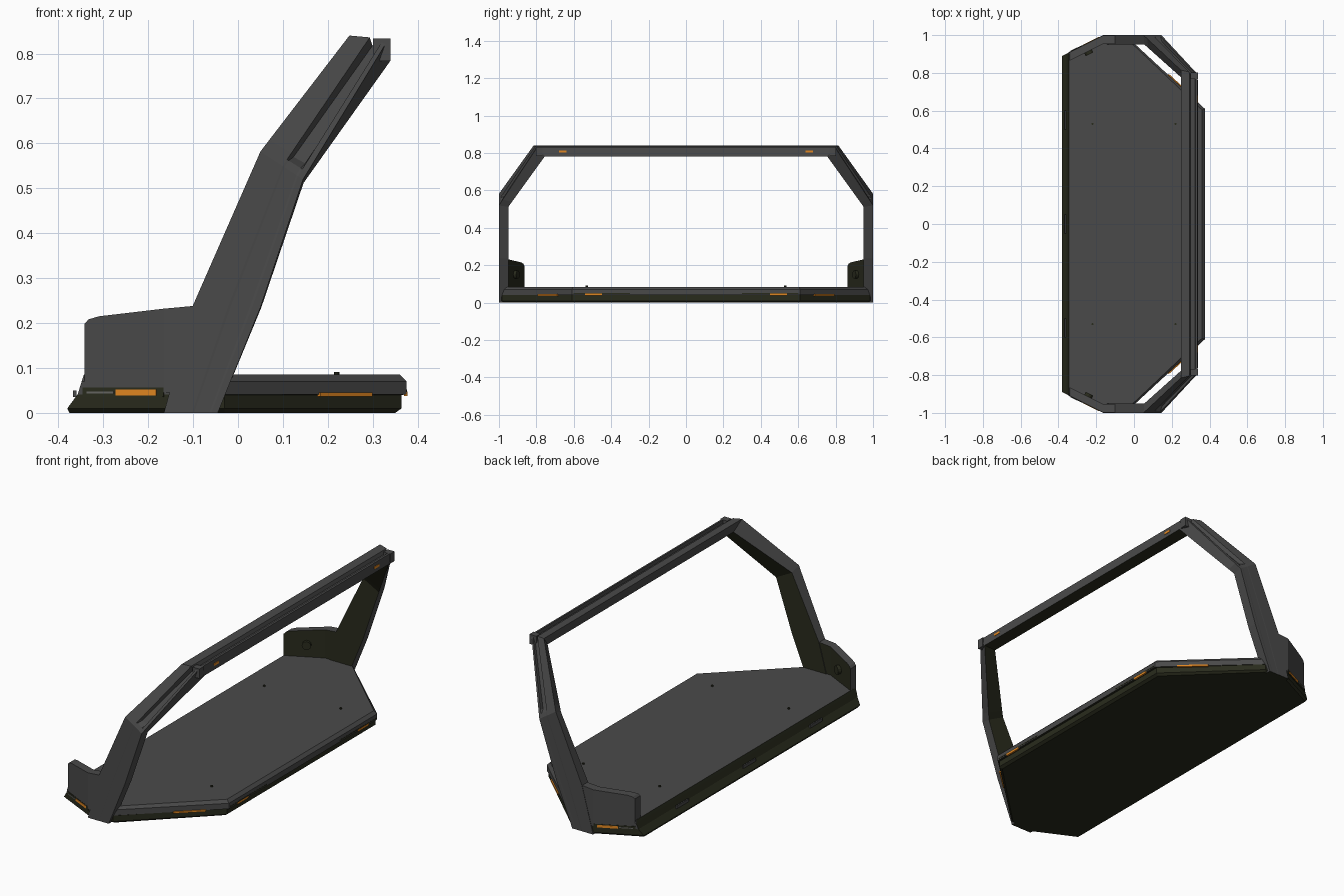
import bpy, bmesh, math
from mathutils import Vector

if "Cube" in bpy.data.objects:
    bpy.data.objects.remove(bpy.data.objects["Cube"])


def material(name, rgb):
    m = bpy.data.materials.new(name)
    m.diffuse_color = (*rgb, 1)
    m.use_nodes = True
    m.node_tree.nodes["Principled BSDF"].inputs["Base Color"].default_value = m.diffuse_color
    return m


GREY = material("dark grey", (0.068, 0.068, 0.068))
OLIVE = material("olive black", (0.022, 0.024, 0.012))
ORANGE = material("orange lamp", (0.75, 0.24, 0.015))
GRILLE = material("grille grey", (0.13, 0.13, 0.12))


def finish(name, bm, mats, rule=None):
    bmesh.ops.recalc_face_normals(bm, faces=bm.faces)
    bm.normal_update()
    if rule:
        for f in bm.faces:
            f.material_index = rule(f)
    me = bpy.data.meshes.new(name)
    bm.to_mesh(me)
    bm.free()
    for m in mats:
        me.materials.append(m)
    ob = bpy.data.objects.new(name, me)
    bpy.context.collection.objects.link(ob)
    return ob


def loft(rings):
    bm = bmesh.new()
    vs = [[bm.verts.new(p) for p in r] for r in rings]
    n = len(vs[0])
    for a, b in zip(vs, vs[1:]):
        for i in range(n):
            j = (i + 1) % n
            bm.faces.new((a[i], a[j], b[j], b[i]))
    bm.faces.new(vs[0])
    bm.faces.new(vs[-1])
    return bm


# Platform: octagonal slab in stacked outlines (front x, rear x, side inset, z)
def outline(xf, xr, inset, z):
    yf = 0.89 + (xf + 0.38) * 0.5 - inset
    half = [(xf, yf), (-0.165, 0.995 - inset), (-0.03, 0.985 - inset), (xr, 0.61 - inset * 0.5)]
    return [(x, y, z) for x, y in half] + [(x, -y, z) for x, y in reversed(half)]


layers = [(-0.375, 0.35, 0.012, 0), (-0.38, 0.364, 0, 0.01), (-0.358, 0.364, 0, 0.04),
          (-0.357, 0.375, 0, 0.041), (-0.348, 0.375, 0, 0.07), (-0.343, 0.36, 0.012, 0.085)]
finish("platform", loft([outline(*l) for l in layers]), [GREY, OLIVE],
       lambda f: int(f.calc_center_median().z < 0.041 or f.normal.x < -0.75))


# Arch: one grooved section swept up the pillars, slanted shoulders and top bar
def section(fo, ro, ri, fi, depth):
    fo, ro, ri, fi = map(Vector, (fo, ro, ri, fi))

    def at(t, d):
        return fo.lerp(ro, t).lerp(fi.lerp(ri, t), d)
    return [fo, at(0.52, 0), at(0.56, depth), at(0.84, depth), at(0.88, 0),
            ro, ri, fi]


foot = ((-0.165, 1, 0), (-0.045, 1, 0), (-0.045, 0.95, 0), (-0.165, 0.95, 0))
knee = ((-0.1, 1, 0.24), (0.05, 1, 0.235), (0.052, 0.95, 0.235), (-0.1, 0.95, 0.24))
elbow = ((0.05, 1, 0.582), (0.145, 1, 0.52), (0.146, 0.95, 0.512), (0.055, 0.95, 0.56))
crown = ((0.248, 0.815, 0.84), (0.335, 0.795, 0.832), (0.338, 0.755, 0.782), (0.262, 0.765, 0.787))


def blend(a, b, t):
    return [Vector(p).lerp(Vector(q), t) for p, q in zip(a, b)]


half = [section(*foot, 0.01), section(*knee, 0.01), section(*elbow, 0.01),
        section(*blend(elbow, crown, 0.05), 0.01), section(*blend(elbow, crown, 0.10), 0.35),
        section(*crown, 0.35)]
mirror = [[Vector((p.x, -p.y, p.z)) for p in r] for r in reversed(half)]


def arch_colour(f):
    c = f.calc_center_median()
    inward = -f.normal.y * (1 if c.y > 0 else -1)
    return int(inward > 0.55 or f.normal.z < -0.8)


finish("arch", loft(half + mirror), [GREY, OLIVE], arch_colour)

# Corner caps and rear lip strip on the top bar
for s in (-1, 1):
    bpy.ops.mesh.primitive_cube_add(size=1, location=(0.32, s * 0.785, 0.808))
    cap = bpy.context.object
    cap.name = "bar_corner_cap"
    cap.scale = (0.04, 0.035, 0.05)
    cap.data.materials.append(GREY)

# Side wings: folded panels in front of each pillar
wing = [(-0.342, 0.05), (-0.342, 0.198), (-0.333, 0.208), (-0.31, 0.215), (-0.165, 0.232), (-0.1, 0.238)]


def wing_y(x):
    return 0.998 - max(0, -0.165 - x) * 0.5


for s in (-1, 1):
    rings = [[(x, s * wing_y(x), z), (x, s * wing_y(x), 0.045),
              (x, s * (wing_y(x) - 0.045), 0.045), (x, s * (wing_y(x) - 0.045), z)]
             for x, z in wing[1:]]
    finish("side_wing", loft(rings), [GREY, OLIVE], lambda f: int(f.normal.y * s < -0.5))
    # round latch on the inner face of the wing
    x = -0.24
    bpy.ops.mesh.primitive_cylinder_add(vertices=12, radius=0.022, depth=0.02,
                                        location=(x, s * (wing_y(x) - 0.053), 0.15),
                                        rotation=(math.pi / 2, 0, s * math.atan(0.5)))
    bpy.context.object.name = "wing_latch"
    bpy.context.object.data.materials.append(OLIVE)


# Thin plates standing along a plan line from p to q
def plate(name, p, q, z0, z1, mat, out=0.004):
    p, q = Vector((*p, 0)), Vector((*q, 0))
    d = (q - p).normalized()
    n = Vector((d.y, -d.x, 0))
    if n.dot(p + q) < 0:
        n = -n
    rings = [[e + n * o + Vector((0, 0, z)) for o, z in
              ((-0.004, z0), (out, z0), (out, z1), (-0.004, z1))] for e in (p, q)]
    finish(name, loft(rings), [mat])


def front_side(x):
    return 0.89 + (x + 0.38) * 0.4884


def rear_side(x):
    return 0.985 - (x + 0.03) * 0.926


for s in (-1, 1):
    def run(name, fn, x0, x1, z0, z1, mat, out=0.004):
        plate(name, (x0, s * fn(x0)), (x1, s * fn(x1)), z0, z1, mat, out)
    run("front_side_slot", front_side, -0.345, -0.165, 0.035, 0.056, OLIVE, 0.003)
    run("front_side_grille", front_side, -0.335, -0.275, 0.043, 0.048, GRILLE, 0.005)
    run("front_side_lamp", front_side, -0.27, -0.18, 0.039, 0.052, ORANGE, 0.005)
    run("rear_side_lamp", rear_side, 0.18, 0.295, 0.036, 0.045, ORANGE, 0.006)
    plate("rear_lamp", (0.374, s * 0.45), (0.374, s * 0.54), 0.038, 0.048, ORANGE, 0.003)
    plate("rear_slot", (0.374, s * 0.3), (0.374, s * 0.7 * 0.86), 0.046, 0.052, OLIVE, 0.002)
    plate("bar_lamp", (0.335, s * 0.64), (0.335, s * 0.68), 0.802, 0.814, ORANGE, 0.004)

# Grey clips on the sloped front lip
for y in (-0.55, 0, 0.55):
    plate("front_clip", (-0.364, y - 0.05), (-0.364, y + 0.05), 0.035, 0.05, GREY, 0.003)

# Small studs on the deck
for x in (-0.22, 0.22):
    for y in (-0.53, 0.53):
        bpy.ops.mesh.primitive_cylinder_add(vertices=8, radius=0.006, depth=0.008, location=(x, y, 0.087))
        bpy.context.object.name = "deck_stud"
        bpy.context.object.data.materials.append(OLIVE)
